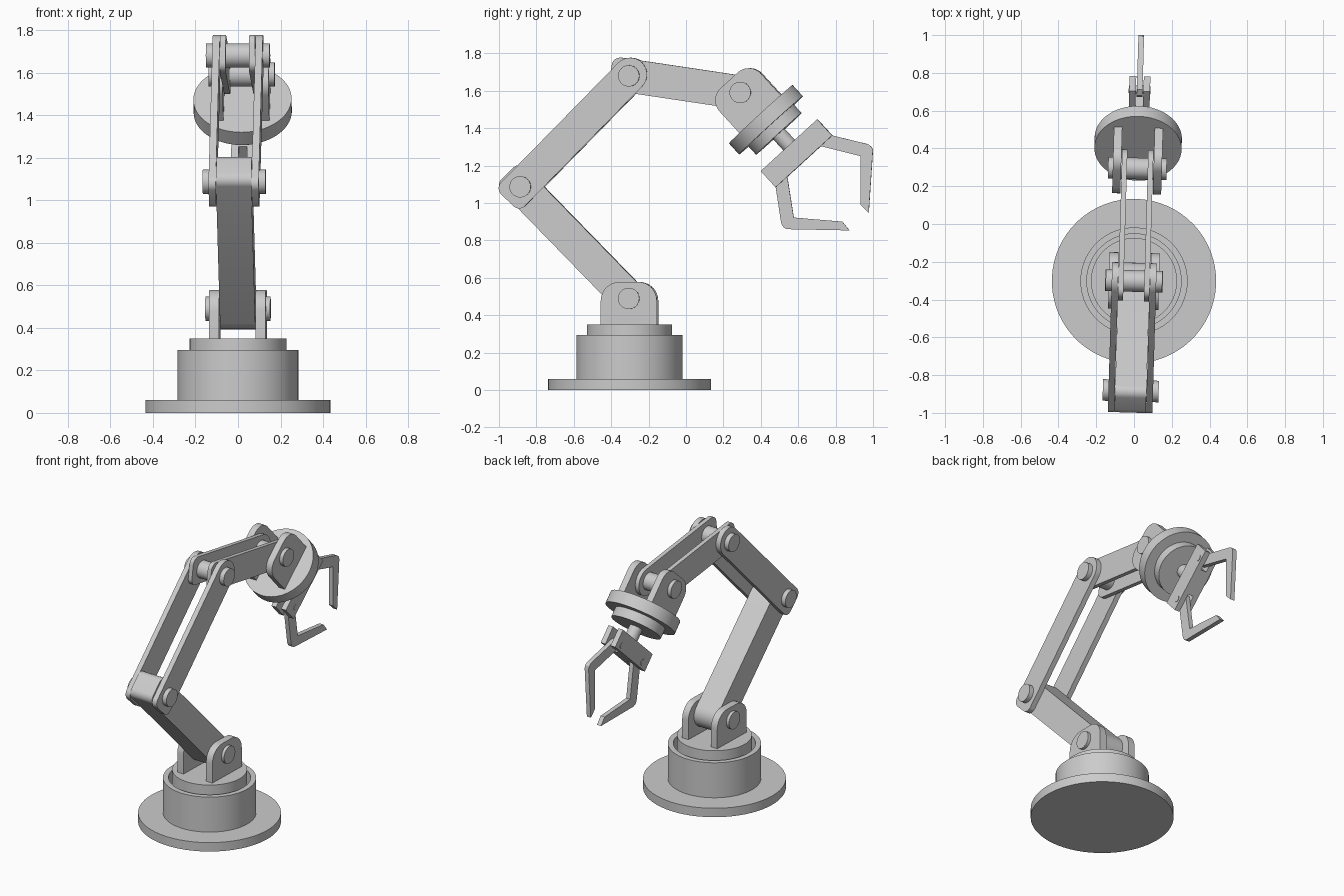
import bpy, bmesh
from math import sin, cos, pi, radians, atan2, hypot, degrees
from mathutils import Matrix, Vector

if "Cube" in bpy.data.objects:
    bpy.data.objects.remove(bpy.data.objects["Cube"])

CY = -0.302                                   # centre of the base along y
# the turntable is swung slightly about the vertical axis
SWING = (Matrix.Translation((0, CY, 0)) @ Matrix.Rotation(radians(-1.7), 4, 'Z')
         @ Matrix.Translation((0, -CY, 0)))


def frame(point, degs):
    """Joint frame: local y runs along the part, x is the hinge axis."""
    return (SWING @ Matrix.Translation((0, point[0], point[1]))
            @ Matrix.Rotation(radians(degs), 4, 'X'))


def finish(name, bm, matrix):
    bmesh.ops.remove_doubles(bm, verts=bm.verts, dist=1e-5)
    bmesh.ops.recalc_face_normals(bm, faces=bm.faces)
    me = bpy.data.meshes.new(name)
    bm.to_mesh(me)
    bm.free()
    ob = bpy.data.objects.new(name, me)
    bpy.context.collection.objects.link(ob)
    ob.matrix_world = matrix
    bpy.ops.object.select_all(action='DESELECT')
    ob.select_set(True)
    bpy.context.view_layer.objects.active = ob
    bpy.ops.object.shade_smooth_by_angle(angle=radians(30))
    return ob


def slab(name, outline, x0, x1, matrix, mirror=None):
    """Extrude a side outline along x; optionally mirror it across an axis."""
    bm = bmesh.new()
    face = bm.faces.new([bm.verts.new((x0, s, u)) for s, u in outline])
    ext = bmesh.ops.extrude_face_region(bm, geom=[face])
    bmesh.ops.translate(bm, vec=(x1 - x0, 0, 0),
                        verts=[v for v in ext['geom'] if isinstance(v, bmesh.types.BMVert)])
    ob = finish(name, bm, matrix)
    if mirror is not None:
        mod = ob.modifiers.new("pair", 'MIRROR')
        mod.use_axis = [i == mirror for i in range(3)]
        mod.use_mirror_merge = False
    return ob


def lathe(name, profile, matrix, steps=64):
    bm = bmesh.new()
    vs = [bm.verts.new((r, 0, h)) for r, h in profile]
    es = [bm.edges.new(p) for p in zip(vs, vs[1:])]
    bmesh.ops.spin(bm, geom=vs + es, cent=(0, 0, 0), axis=(0, 0, 1),
                   angle=2 * pi, steps=steps)
    return finish(name, bm, matrix)


def bar(s0, s1, h, r0, r1, n=8):
    """Bar outline with corner radius r0 at its start and r1 at its end."""
    pts = []
    for s, u, r, ds, du, a in ((s1, h, r1, -1, -1, 0), (s0, h, r0, 1, -1, 90),
                               (s0, -h, r0, 1, 1, 180), (s1, -h, r1, -1, 1, 270)):
        if r == 0:
            pts.append((s, u))
            continue
        for i in range(n + 1):
            t = radians(a + 90 * i / n)
            p = (s + ds * r + r * cos(t), u + du * r + r * sin(t))
            if not pts or hypot(p[0] - pts[-1][0], p[1] - pts[-1][1]) > 1e-4:
                pts.append(p)
    return pts


def circle(r, s=0, u=0, n=32):
    return [(s + r * cos(2 * pi * i / n), u + r * sin(2 * pi * i / n)) for i in range(n)]


def link(a, b):
    """Frame at joint a pointing at joint b, and the distance between them."""
    dy, dz = b[0] - a[0], b[1] - a[1]
    return frame(a, degrees(atan2(dz, dy))), hypot(dy, dz)


shoulder, elbow = (CY, 0.49), (-0.883, 1.087)
knuckle, wrist = (-0.302, 1.68), (0.294, 1.591)

# base
base = SWING @ Matrix.Translation((0, CY, 0))
lathe("base_plate", [(0, 0), (0.435, 0), (0.435, 0.06), (0, 0.06)], base)
lathe("base_housing", [(0, 0.06), (0.284, 0.06), (0.284, 0.295), (0.25, 0.295),
                       (0.25, 0.2), (0, 0.2)], base)
lathe("turntable", [(0, 0.2), (0.228, 0.2), (0.228, 0.35), (0, 0.35)], base)

# hinge brackets at the shoulder and wrist
tool = frame(wrist, -47.5)
bracket = bar(-0.088, 0.16, 0.15, 0.087, 0)
slab("shoulder_bracket", bar(-0.088, 0.145, 0.15, 0.1, 0), 0.086, 0.133, frame(shoulder, -90), 0)
slab("wrist_bracket", bracket, 0.086, 0.13, tool, 0)

# arm segments
m, d = link(shoulder, elbow)
slab("lower_arm", bar(-0.1, d + 0.1, 0.09, 0.0899, 0.045), -0.083, 0.083, m)
m, d = link(elbow, knuckle)
slab("middle_arm", bar(-0.1, d + 0.1, 0.09, 0.045, 0.0899), 0.084, 0.118, m, 0)
m, d = link(knuckle, wrist)
slab("forearm", bar(-0.1, d + 0.1, 0.09, 0.045, 0.0899), 0.055, 0.083, m, 0)

# hinge pins
for name, joint, half in (("shoulder", shoulder, 0.153), ("elbow", elbow, 0.148),
                          ("knuckle", knuckle, 0.15), ("wrist", wrist, 0.155)):
    slab(name + "_pin", circle(0.057), -half, half, frame(joint, 0))

# wrist discs and shaft
spin_axis = tool @ Matrix.Rotation(radians(-90), 4, 'X')
for name, r, a, b in (("wrist_disc", 0.231, 0.157, 0.238),
                      ("wrist_collar", 0.165, 0.238, 0.3),
                      ("gripper_shaft", 0.042, 0.3, 0.39)):
    lathe(name, [(0, a), (r, a), (r, b), (0, b)], spin_axis)

# gripper block: solid middle with forked ends
slab("gripper_block", bar(0.382, 0.5, 0.085, 0, 0), -0.055, 0.055, tool)
slab("gripper_fork", bar(0.382, 0.5, 0.205, 0, 0), 0.02, 0.055, tool, 0)

# fingers and their pivots
finger = [(0.44, 0.165), (0.465, 0.182), (0.653, 0.308), (0.668, 0.316), (0.688, 0.319),
          (0.706, 0.311), (0.936, 0.07), (0.876, 0.066), (0.684, 0.243),
          (0.506, 0.125), (0.465, 0.1), (0.445, 0.105), (0.432, 0.13)]
slab("finger", finger, -0.015, 0.015, tool, 2)
slab("finger_pivot", circle(0.021, 0.464, 0.142, 20), -0.058, 0.058, tool, 2)
